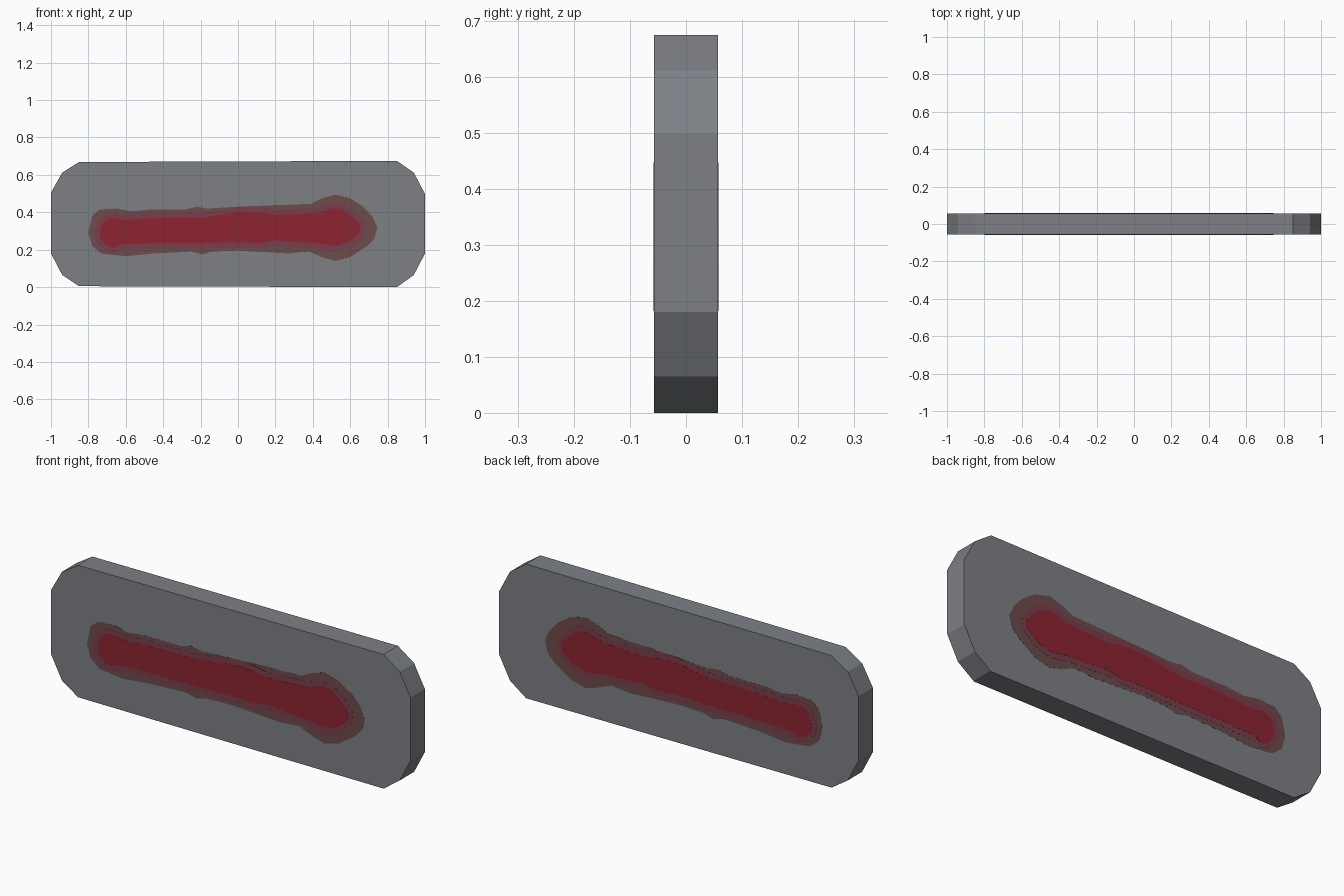
import bpy, bmesh
from mathutils import Vector

HALF = 0.057  # half thickness of the slab


def material(name, rgb):
    m = bpy.data.materials.new(name)
    m.diffuse_color = (*rgb, 1.0)
    return m


grey = material("slate grey", (0.205, 0.216, 0.235))
brown = material("dull brown", (0.150, 0.072, 0.069))
plum = material("muted plum", (0.195, 0.048, 0.072))
red = material("dark red", (0.262, 0.017, 0.030))


def plate(name, outline, y0, y1, mat):
    """Extrude an (x, z) outline from y0 to y1."""
    bm = bmesh.new()
    face = bm.faces.new([bm.verts.new((x, y0, z)) for x, z in outline])
    ext = bmesh.ops.extrude_face_region(bm, geom=[face], use_keep_orig=True)
    verts = [v for v in ext["geom"] if isinstance(v, bmesh.types.BMVert)]
    bmesh.ops.translate(bm, vec=(0, y1 - y0, 0), verts=verts)
    bmesh.ops.recalc_face_normals(bm, faces=bm.faces)
    me = bpy.data.meshes.new(name)
    bm.to_mesh(me)
    bm.free()
    me.materials.append(mat)
    ob = bpy.data.objects.new(name, me)
    bpy.context.collection.objects.link(ob)
    return ob


def grow(outline, d):
    """Offset a clockwise outline outwards."""
    pts = [Vector(p) for p in outline]
    out = []
    for i, p in enumerate(pts):
        t = (pts[(i + 1) % len(pts)] - pts[i - 1]).normalized()
        out.append((p.x - t.y * d, p.y + t.x * d))
    return out


# Slab with faceted corners
slab = [(-1, 0.18), (-1, 0.505), (-0.94, 0.612), (-0.85, 0.669),
        (0.85, 0.675), (0.94, 0.612), (1, 0.498), (1, 0.18),
        (0.94, 0.065), (0.85, 0.0), (-0.85, 0.005), (-0.94, 0.065)]
plate("slab", slab, -HALF, HALF, grey)

# Painted streak: outer halo and core outlines, clockwise from the left end
halo = [(-0.80, 0.29), (-0.78, 0.38), (-0.74, 0.415), (-0.65, 0.42),
        (-0.57, 0.405), (-0.47, 0.415), (-0.28, 0.415), (-0.22, 0.43),
        (-0.16, 0.42), (0.0, 0.43), (0.25, 0.44), (0.39, 0.445),
        (0.45, 0.475), (0.52, 0.495), (0.60, 0.475), (0.67, 0.43),
        (0.72, 0.375), (0.745, 0.32), (0.73, 0.26), (0.69, 0.22),
        (0.60, 0.16), (0.52, 0.14), (0.45, 0.16), (0.38, 0.19),
        (0.27, 0.18), (0.0, 0.195), (-0.14, 0.19), (-0.19, 0.175),
        (-0.25, 0.19), (-0.45, 0.18), (-0.60, 0.165), (-0.73, 0.18),
        (-0.78, 0.22)]
core = [(-0.74, 0.29), (-0.72, 0.35), (-0.68, 0.37), (-0.60, 0.36),
        (-0.40, 0.37), (-0.20, 0.37), (-0.06, 0.39), (0.0, 0.402),
        (0.13, 0.398), (0.20, 0.385), (0.30, 0.39), (0.42, 0.395),
        (0.50, 0.42), (0.55, 0.42), (0.60, 0.385), (0.655, 0.33),
        (0.65, 0.29), (0.59, 0.24), (0.52, 0.22), (0.42, 0.235),
        (0.30, 0.24), (0.20, 0.25), (0.13, 0.235), (0.0, 0.24),
        (-0.20, 0.235), (-0.45, 0.235), (-0.62, 0.23), (-0.66, 0.21),
        (-0.70, 0.22), (-0.735, 0.26)]
layers = [("streak_halo", halo, brown), ("streak_middle", grow(core, 0.028), plum),
          ("streak_core", core, red)]

# Same streak on the front and the back, as thin stacked plates
for side, s in (("front", -1), ("back", 1)):
    for i, (name, outline, mat) in enumerate(layers):
        plate(f"{side}_{name}", outline, s * (HALF - 0.001),
              s * (HALF + 0.0005 * (i + 1)), mat)
